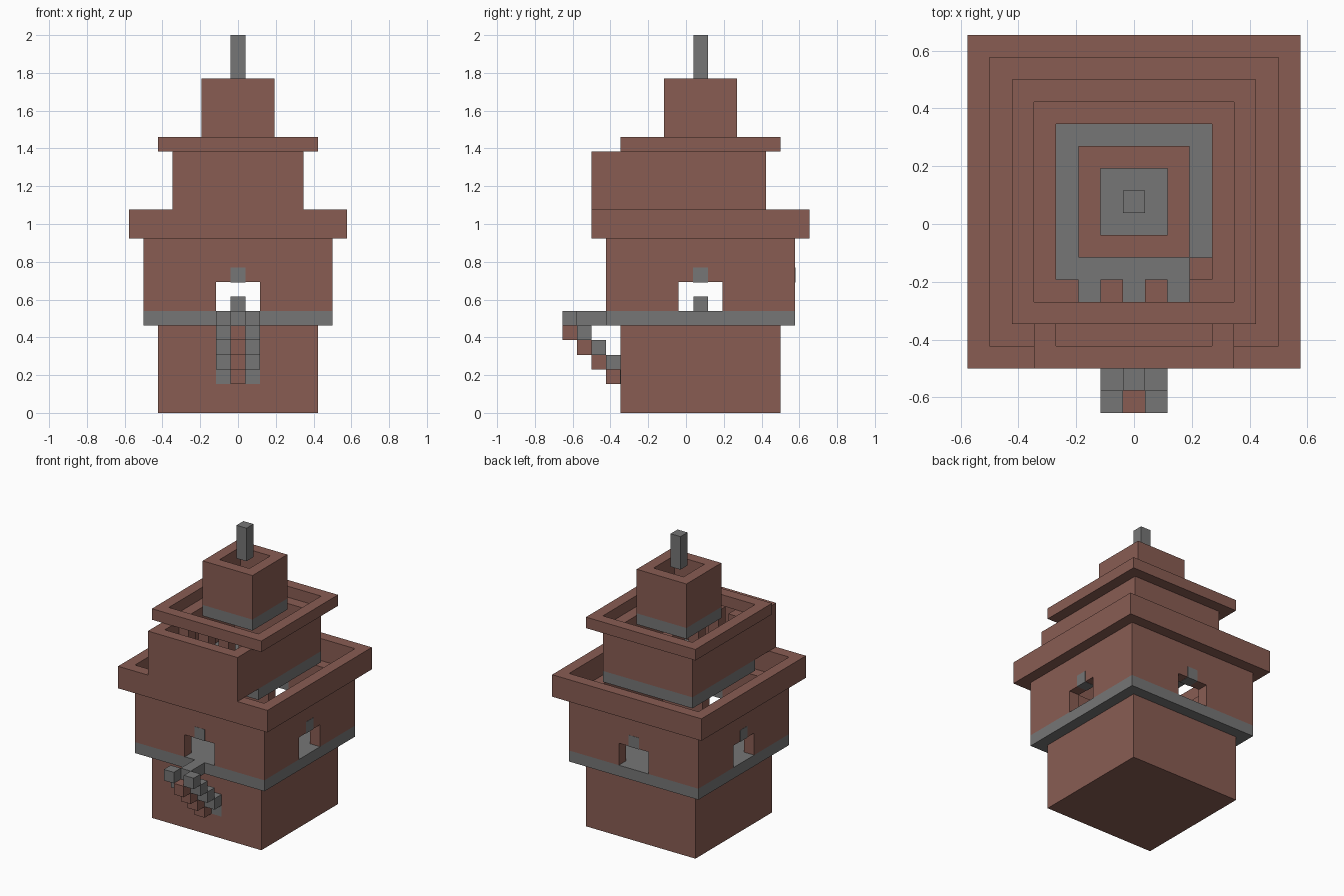
import bpy, bmesh
from mathutils import Vector

U = 1 / 13      # side of one building block
CY = 1          # the tower axis sits one block behind the centre

old = bpy.data.objects.get("Cube")
if old:
    bpy.data.objects.remove(old, do_unlink=True)


def material(name, rgb):
    m = bpy.data.materials.new(name)
    m.use_nodes = True
    m.diffuse_color = (*rgb, 1)
    bsdf = next(n for n in m.node_tree.nodes if n.type == 'BSDF_PRINCIPLED')
    bsdf.inputs["Base Color"].default_value = (*rgb, 1)
    return m


brick = material("red_brown_brick", (0.25, 0.108, 0.086))
stone = material("grey_stone", (0.182, 0.182, 0.182))


def finish(name, bm, mat):
    bmesh.ops.recalc_face_normals(bm, faces=bm.faces)
    me = bpy.data.meshes.new(name)
    bm.to_mesh(me)
    bm.free()
    me.materials.append(mat)
    ob = bpy.data.objects.new(name, me)
    bpy.context.collection.objects.link(ob)
    return ob


def box(name, mat, x, y, z, grow=0.0):
    """Box from (min, max) ranges measured in blocks."""
    bm = bmesh.new()
    bmesh.ops.create_cube(bm, size=1)
    for v in bm.verts:
        v.co = Vector([((a + b) / 2 + c * (b - a + grow)) * U
                       for c, (a, b) in zip(v.co, (x, y, z))])
    return finish(name, bm, mat)


def around(r):
    return (-r, r), (CY - r, CY + r)


def tube(name, mat, x, y, z):
    """Square ring of walls, one block thick."""
    bm = bmesh.new()
    loops = []
    for h in z:
        for t in (0, 1):
            x0, x1, y0, y1 = x[0] + t, x[1] - t, y[0] + t, y[1] - t
            corners = ((x0, y0), (x1, y0), (x1, y1), (x0, y1))
            loops.append([bm.verts.new((a * U, b * U, h * U)) for a, b in corners])
    lo_out, lo_in, hi_out, hi_in = loops
    for a, b in ((lo_out, hi_out), (lo_in, hi_in), (lo_out, lo_in), (hi_out, hi_in)):
        for i in range(4):
            j = (i + 1) % 4
            bm.faces.new((a[i], a[j], b[j], b[i]))
    return finish(name, bm, mat)


def cut(target, cutter):
    cutter.hide_render = True
    mod = target.modifiers.new("window_cut", 'BOOLEAN')
    mod.object = cutter
    mod.solver = 'EXACT'
    bpy.context.view_layer.objects.active = target
    bpy.ops.object.modifier_apply(modifier=mod.name)
    bpy.data.objects.remove(cutter, do_unlink=True)


# Base and the stone floor that overhangs it
box("base", brick, *around(5.5), (0, 6))
box("main_floor", stone, *around(6.5), (6, 7))

# Main storey with a window in each side
walls = tube("main_walls", brick, *around(6.5), (7, 12))
cut(walls, box("window_cutter_y", brick, (-1.5, 1.5), (-9, 11), (6.5, 9)))
cut(walls, box("window_cutter_x", brick, (-10, 10), (CY - 1.5, CY + 1.5), (6.5, 9)))
box("central_block", stone, (-.5, .5), (CY - .5, CY + .5), (7, 8))

# Keystone above each window
for side, s in (("right", -1), ("left", 1)):
    span = sorted((s * 5.5, s * 6.5))
    box(side + "_keystone", stone, span, (CY - .5, CY + .5), (9, 10), 0.04)
for side, s in (("front", -1), ("back", 1)):
    span = sorted((CY + s * 5.5, CY + s * 6.5))
    box(side + "_keystone", stone, (-.5, .5), span, (9, 10), 0.04)

# Cornice, upper storey with its projecting front, and upper rim
tube("cornice", brick, *around(7.5), (12, 14))
box("upper_floor", stone, *around(4.5), (13, 14))
tube("upper_walls", brick, (-4.5, 4.5), (-6.5, 5.5), (14, 18))
for n, x in enumerate((-3, -1, 1, 3)):
    box(f"upper_pillar_{n + 1}", brick, (x - .5, x + .5), (-3.5, -2.5), (14, 18))
box("upper_step", brick, (2.5, 3.5), (-2.5, -1.5), (14, 15))
tube("upper_rim", brick, *around(5.5), (18, 19))

# Turret and pole
box("turret_floor", stone, *around(2.5), (18, 19))
tube("turret_walls", brick, *around(2.5), (19, 23))
box("pole", stone, *around(.5), (23, 26))

# Front walkway and the stepped brackets beneath it
box("walkway", stone, (-.5, .5), (-7.5, -5.5), (6, 7))
for n in range(4):
    y = -4.5 - n
    box(f"step_{n + 1}", brick, (-.5, .5), (y - 1, y), (2 + n, 3 + n))
    for side, x in (("right", -1), ("left", 1)):
        box(f"{side}_step_{n + 1}", stone, (x - .5, x + .5), (y - 1, y), (3 + n, 4 + n))
for side, x in (("right", -1), ("left", 1)):
    box(side + "_wall_stone", stone, (x - .5, x + .5), (-4.53, -4.45), (2, 3))
